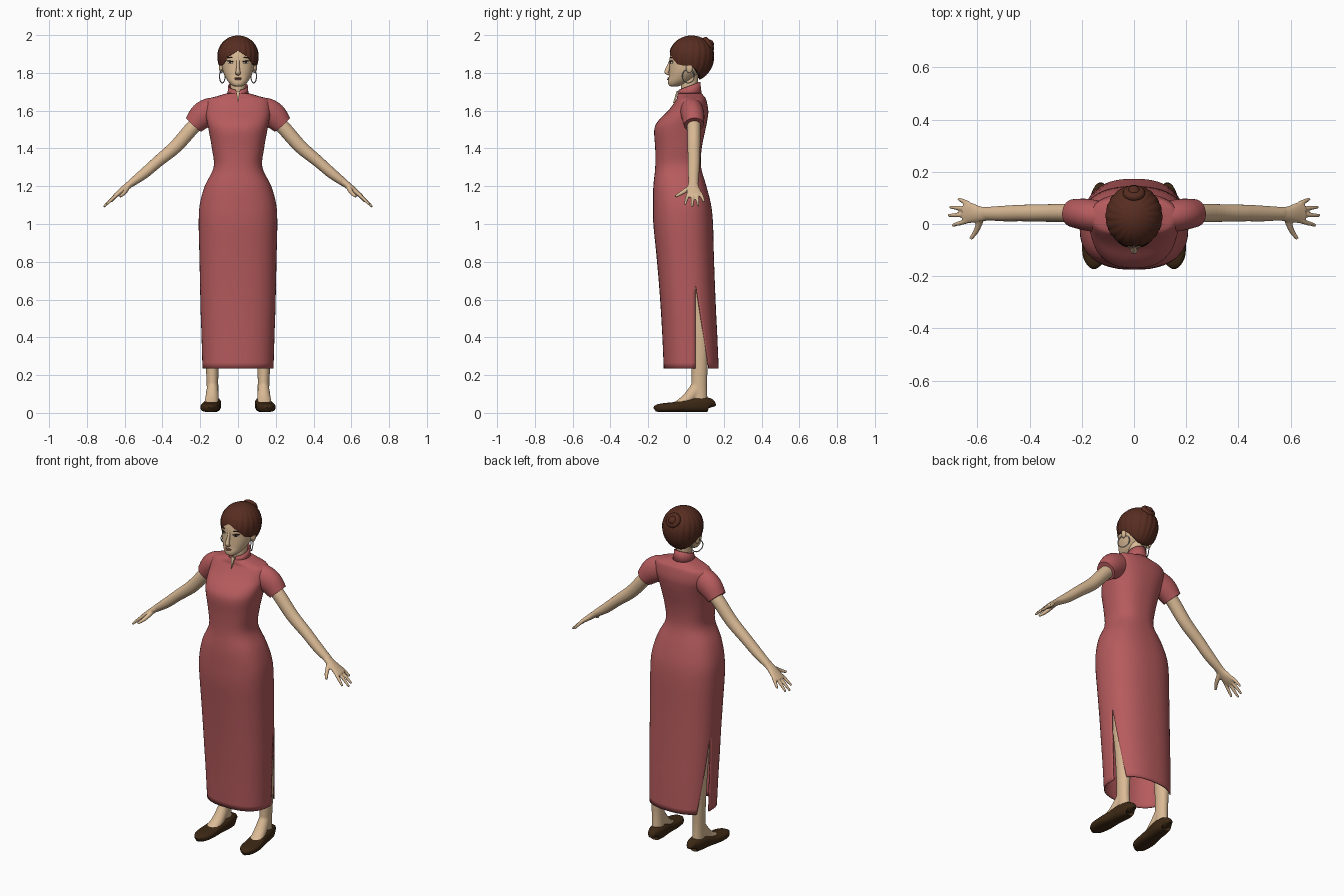
import bpy, bmesh, math
from math import sin, cos, pi, radians
from mathutils import Vector as V

if "Cube" in bpy.data.objects:
    bpy.data.objects.remove(bpy.data.objects["Cube"])


def material(name, r, g, b):
    m = bpy.data.materials.new(name)
    m.use_nodes = True
    m.diffuse_color = (r, g, b, 1)
    m.node_tree.nodes["Principled BSDF"].inputs["Base Color"].default_value = (r, g, b, 1)
    return m


SKIN = material("warm skin", .70, .49, .30)
RED = material("rose red cloth", .47, .105, .11)
HAIR = material("auburn hair", .095, .026, .015)
SHOE = material("dark brown leather", .045, .021, .007)
SILVER = material("silver", .5, .5, .5)
WHITE = material("eye white", .7, .66, .58)
DARK = material("dark brown line", .025, .012, .008)
LIP = material("muted lip", .36, .15, .11)


def sp(v, e):
    return math.copysign(abs(v) ** e, v)


def smooth(rows, k=5):
    """Catmull-Rom resampling of rows of numbers."""
    out = []
    for i in range(len(rows) - 1):
        quad = zip(rows[max(i - 1, 0)], rows[i], rows[i + 1], rows[min(i + 2, len(rows) - 1)])
        quad = list(quad)
        for j in range(k):
            t = j / k
            out.append([b + .5 * t * (c - a + t * (2*a - 5*b + 4*c - d + t * (3*(b - c) + d - a)))
                        for a, b, c, d in quad])
    return out + [list(rows[-1])]


def skin_rings(bm, rings, loop=True, caps=True):
    vs = [[bm.verts.new(p) for p in r] for r in rings]
    n = len(vs[0])
    for a, b in zip(vs, vs[1:]):
        for i in range(n if loop else n - 1):
            j = (i + 1) % n
            bm.faces.new((a[i], a[j], b[j], b[i]))
    if caps:
        bm.faces.new(vs[0])
        bm.faces.new(vs[-1])


def oval(c, u, v, n=24, e=1):
    return [c + u * sp(cos(2*pi*i/n), e) + v * sp(sin(2*pi*i/n), e) for i in range(n)]


def tube(bm, rows, ref=V((0, 1, 0)), k=5, n=20, e=1):
    """Rows are x, y, z, half width along ref, half width across."""
    rows = smooth(rows, k)
    pts = [V(r[:3]) for r in rows]
    rings = []
    for i, r in enumerate(rows):
        d = (pts[min(i + 1, len(pts) - 1)] - pts[max(i - 1, 0)]).normalized()
        side = (ref - d * ref.dot(d)).normalized()
        rings.append(oval(pts[i], side * r[3], d.cross(side) * r[4], n, e))
    skin_rings(bm, rings)


def finish(name, bm, mat, mirror=False, voxel=0, thick=0):
    bmesh.ops.remove_doubles(bm, verts=bm.verts, dist=.0001)
    bmesh.ops.recalc_face_normals(bm, faces=bm.faces)
    me = bpy.data.meshes.new(name)
    bm.to_mesh(me)
    bm.free()
    me.polygons.foreach_set("use_smooth", [True] * len(me.polygons))
    me.set_sharp_from_angle(angle=radians(50))
    me.materials.append(mat)
    ob = bpy.data.objects.new(name, me)
    bpy.context.collection.objects.link(ob)
    if voxel:
        m = ob.modifiers.new("blend", 'REMESH')
        m.mode, m.voxel_size, m.use_smooth_shade = 'VOXEL', voxel, True
        m = ob.modifiers.new("soften", 'SMOOTH')
        m.iterations = 3
    if thick:
        m = ob.modifiers.new("thickness", 'SOLIDIFY')
        m.thickness, m.offset = thick, 0
    if mirror:
        ob.modifiers.new("mirror", 'MIRROR')
    return ob


def tubes(name, mat, paths, mirror=False, voxel=0, **kw):
    bm = bmesh.new()
    for p in paths:
        tube(bm, p, **kw)
    return finish(name, bm, mat, mirror, voxel)


def blob(name, mat, loc, size, yaw=0, roll=0, mirror=True):
    bm = bmesh.new()
    bmesh.ops.create_uvsphere(bm, u_segments=20, v_segments=12, radius=1)
    for v in bm.verts:
        x, y, z = (a * s for a, s in zip(v.co, size))
        x, z = x * cos(roll) - z * sin(roll), x * sin(roll) + z * cos(roll)
        v.co = V(loc) + V((x * cos(yaw) - y * sin(yaw), x * sin(yaw) + y * cos(yaw), z))
    finish(name, bm, mat, mirror)


# Dress body: front and back arcs that part below the slit top
X, Y, Z = V((1, 0, 0)), V((0, 1, 0)), V((0, 0, 1))
dress_rows = [(.235, .185, -.115, .17), (.4, .19, -.122, .163), (.54, .195, -.13, .156),
              (.68, .198, -.14, .15), (.85, .202, -.155, .144), (1, .205, -.17, .14),
              (1.1, .2, -.172, .13), (1.2, .173, -.17, .105), (1.3, .126, -.16, .077),
              (1.4, .135, -.16, .08), (1.5, .153, -.165, .1), (1.55, .163, -.14, .11),
              (1.6, .17, -.09, .115), (1.655, .162, -.05, .105), (1.672, .115, -.045, .095),
              (1.69, .055, -.04, .08)]
front, back = [], []
M, E = 33, .83
for z, hw, yf, yb in smooth(dress_rows, 4):
    cy, ry = (yf + yb) / 2, (yb - yf) / 2
    gap = .07 * max(0, (.68 - z) / .445)
    af, ab = [math.asin(sp(max(-.4, min((y - cy) / ry, .75 if g else .4)), 1 / E))
              for y, g in ((.05, gap), (.05 + gap, gap))]
    for arcs, a0, a1 in ((front, -pi - af, af), (back, ab, pi - ab)):
        angles = [a0 + (a1 - a0) * i / (M - 1) for i in range(M)]
        arcs.append([V((hw * sp(cos(a), E), cy + ry * sp(sin(a), E), z)) for a in angles])
bm = bmesh.new()
skin_rings(bm, front, False, False)
skin_rings(bm, back, False, False)
finish("dress", bm, RED, thick=.006)

# Short sleeves
tubes("sleeves", RED, [[(.08, .03, 1.622, .05, .05), (.14, .03, 1.6, .06, .07),
                        (.19, .037, 1.572, .06, .07), (.235, .042, 1.525, .053, .054)]],
      True, n=32)

# Standing collar, open at the front
bm = bmesh.new()
rings = []
for zf, zb, r, gap in ((1.665, 1.685, .056, 4), (1.69, 1.72, .051, 9), (1.71, 1.752, .049, 15)):
    g = radians(gap)
    angles = [-pi/2 + g + (2*pi - 2*g) * i / 40 for i in range(41)]
    rings.append([V((r * cos(a), .018 + r * 1.13 * sin(a), zf + (zb - zf) * (1 + sin(a)) / 2))
                  for a in angles])
skin_rings(bm, rings, False, False)
finish("collar", bm, RED, thick=.006)

# Small skin notch under the collar
bm = bmesh.new()
skin_rings(bm, [[V((0, y, 1.64)), V((.011, y + .02, 1.705)), V((-.011, y + .02, 1.705))]
                for y in (-.069, -.06)])
finish("collar_notch", bm, SKIN)

# Arms and hands
arm = [(.2, .042, 1.55, .036, .038), (.25, .042, 1.5, .036, .038), (.33, .042, 1.41, .034, .036),
       (.425, .042, 1.33, .032, .031), (.5, .04, 1.265, .03, .028), (.57, .04, 1.213, .025, .02)]
palm = [(.55, .04, 1.228, .025, .02), (.59, .038, 1.197, .03, .018), (.63, .043, 1.165, .04, .014),
        (.655, .046, 1.147, .036, .01)]
fingers = [[(.632, yb, 1.163, .009, .009), ((.632 + x) / 2, (yb + y) / 2, (1.166 + z) / 2, .009, .009),
            (x, y, z, .006, .006)]
           for yb, x, y, z in ((.013, .695, -.005, 1.103), (.035, .712, .033, 1.09),
                               (.056, .705, .065, 1.096), (.077, .672, .096, 1.117))]
bm = bmesh.new()
for path in [arm, palm] + fingers:
    tube(bm, path)
tube(bm, [(.585, .025, 1.195, .014, .014), (.602, -.022, 1.165, .011, .011),
          (.625, -.057, 1.145, .007, .007)], ref=X)
finish("arms", bm, SKIN, True, .0045)

# Legs with feet
leg = [(.1, .015, .95, .08, .08), (.11, .03, .75, .072, .068), (.125, .052, .56, .056, .052),
       (.133, .072, .42, .053, .045), (.136, .072, .24, .043, .034), (.135, .07, .14, .042, .031),
       (.133, .075, .05, .04, .032)]
foot = [(.135, .06, .135, .03, .035), (.138, .01, .075, .036, .032), (.145, -.05, .042, .036, .02),
        (.15, -.1, .03, .03, .012)]
bm = bmesh.new()
tube(bm, leg)
tube(bm, foot, ref=X)
finish("legs", bm, SKIN, True, .007)

# Slip-on shoes
tubes("shoes", SHOE, [[(x, y, h / 2 + .004, w, h / 2) for x, y, w, h in (
    (.127, .131, .012, .05), (.128, .122, .032, .074), (.132, .07, .043, .08), (.14, 0, .044, .068),
    (.147, -.06, .05, .054), (.151, -.12, .046, .047), (.153, -.152, .03, .04),
    (.153, -.166, .01, .026))]], True, ref=X, n=32, e=.75)

# Neck and head
tubes("neck", SKIN, [[(0, .025, 1.63, .045, .043), (0, .018, 1.71, .044, .04),
                      (0, .02, 1.8, .046, .042)]], n=32)
head_rows = smooth([(1.728, .018, -.08, -.045), (1.736, .034, -.092, -.02), (1.755, .053, -.095, .02),
                    (1.78, .068, -.091, .05), (1.81, .08, -.089, .075), (1.85, .086, -.087, .09),
                    (1.89, .087, -.085, .1), (1.93, .082, -.072, .1), (1.965, .06, -.035, .08),
                    (1.985, .03, 0, .05)], 4)
bm = bmesh.new()
skin_rings(bm, [oval(V((0, (f + b) / 2, z)), X * w, Y * (b - f) / 2, 40, .94)
                for z, w, f, b in head_rows])
finish("head", bm, SKIN)


def face_y(x, z):
    _, w, f, b = min(head_rows, key=lambda r: abs(r[0] - z))
    return (f + b) / 2 - (b - f) / 2 * (1 - min(.98, abs(x) / w) ** 2.13) ** .47


def feature(name, mat, x, z, size, roll=0, lift=0):
    yaw = math.atan2(face_y(x + .01, z) - face_y(x - .01, z), .02) if x else 0
    blob(name, mat, (x, face_y(x, z) - lift, z), size, yaw, roll, x > 0)


tubes("nose", SKIN, [[(0, -.082, 1.868, .008, .006), (0, -.09, 1.84, .008, .009),
                      (0, -.1, 1.812, .011, .012), (0, -.103, 1.802, .013, .01),
                      (0, -.088, 1.792, .012, .006)]], ref=X)
feature("eyes", WHITE, .041, 1.855, (.017, .004, .0065))
feature("irises", DARK, .041, 1.855, (.007, .004, .0065), 0, .002)
feature("lashes", DARK, .042, 1.862, (.021, .005, .003), .1, .001)
feature("eyebrows", DARK, .044, 1.882, (.022, .004, .003), .12)
feature("upper_lip", LIP, 0, 1.772, (.021, .006, .004))
feature("lower_lip", LIP, 0, 1.765, (.016, .007, .004))
blob("ears", SKIN, (.088, .018, 1.828), (.012, .018, .03), -.3)

# Swept-up hair with strand ridges and a turned-in hairline
hairline = [(-90, 1.918), (-65, 1.888), (-42, 1.845), (-20, 1.838), (0, 1.838), (22, 1.8),
            (45, 1.773), (90, 1.765)]


def hair_low(phi):
    deg = math.degrees(math.asin(sin(phi)))
    for (a, za), (b, zb) in zip(hairline, hairline[1:]):
        if deg <= b + 1e-6:
            return za + (zb - za) * (deg - a) / (b - a)
    return hairline[-1][1]


N, S = 120, 18
center = V((0, .03, 1.89))
rings = [[] for _ in range(S + 2)]
for i in range(N):
    phi = 2 * pi * i / N
    low = hair_low(phi) - center.z
    end = math.acos(low / (.108 if low > 0 else .135))
    for s in range(S + 2):
        t = end * (.02 + .98 * min(s, S) / S)
        ridge = 1 + .03 * (abs(sin(10 * phi + 1.2 * t)) - .5) * min(1, 2 * t)
        r = sin(t) * ridge * (.8 if s > S else 1)
        rings[s].append(center + V((.108 * r * cos(phi), .118 * r * sin(phi),
                                    cos(t) * (.108 if t < pi / 2 else .135))))
bm = bmesh.new()
skin_rings(bm, rings, caps=False)
bm.faces.new([v for v in bm.verts][:N])
finish("hair", bm, HAIR)


def hoop(name, mat, c, u, v, radius, thick, mirror=False):
    path = [(*(V(c) + u * radius * cos(a) + v * radius * sin(a)), thick, thick)
            for a in (2 * pi * i / 32 for i in range(34))]
    tubes(name, mat, [path], mirror, ref=u.cross(v), k=1, n=12)


# Coiled bun and hoop earrings
tilt = V((0, -.55, .83))
hoop("bun_coil", HAIR, (0, .118, 1.952), X, tilt, .026, .017)
blob("bun_core", HAIR, (0, .118, 1.952), (.026, .03, .026), mirror=False)
hoop("earrings", SILVER, (.083, .012, 1.782), V((-.42, .91, 0)), Z, .035, .0028, True)
